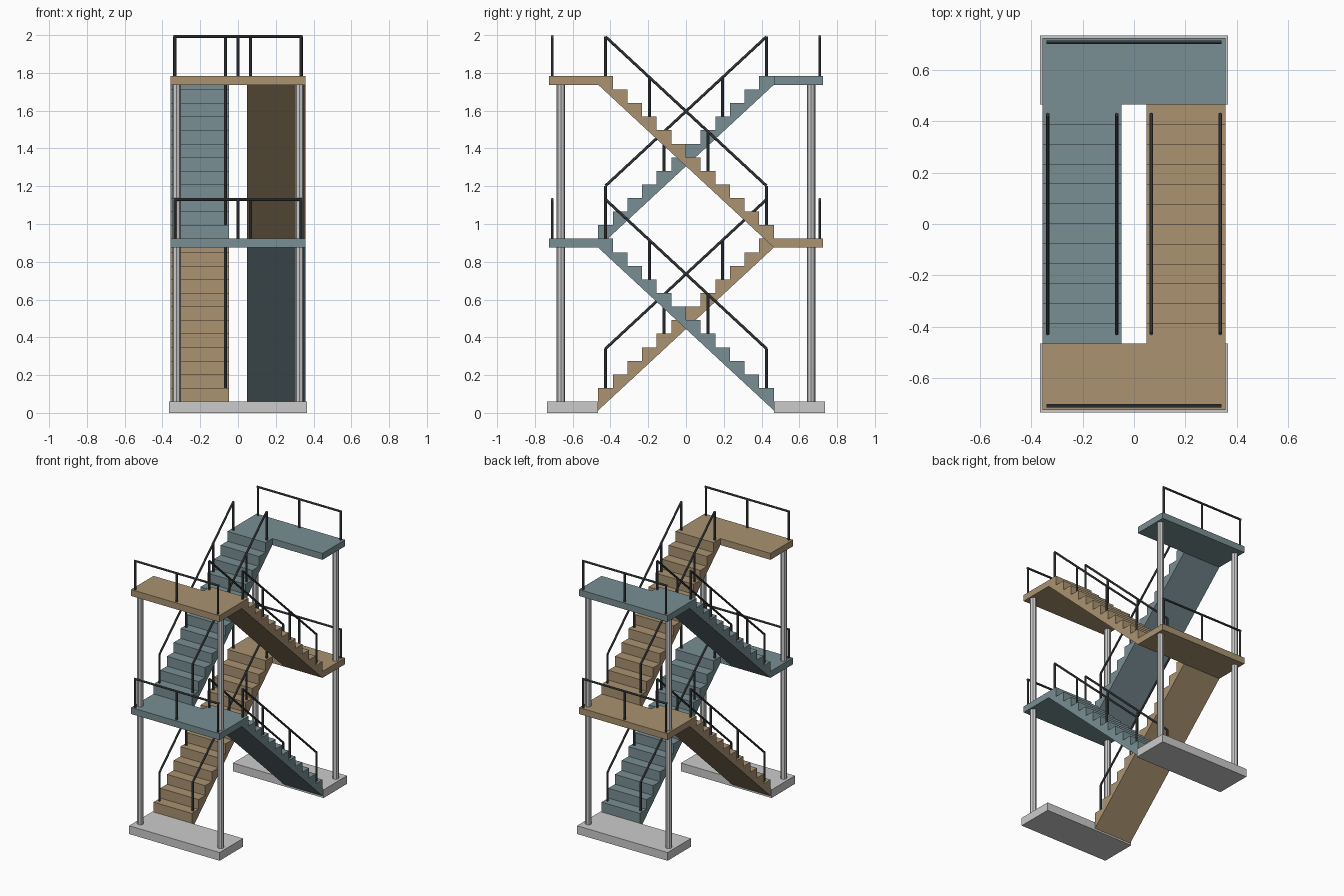
import bpy, bmesh
from math import pi
from mathutils import Vector, Matrix

if "Cube" in bpy.data.objects:
    bpy.data.objects.remove(bpy.data.objects["Cube"])

STEPS, HALF, BASE, RISE = 12, 0.465, 0.06, 0.862
THICK, RAIL_H, RAIL_R = 0.047, 0.208, 0.0075
RUN, STEP_H = 2 * HALF / STEPS, RISE / STEPS
X_IN, X_OUT, Y_OUT = 0.048, 0.357, 0.725


def material(name, rgb):
    m = bpy.data.materials.new(name)
    m.diffuse_color = (*rgb, 1)
    m.use_nodes = True
    m.node_tree.nodes["Principled BSDF"].inputs["Base Color"].default_value = m.diffuse_color
    return m


TAN = material("tan", (0.40, 0.29, 0.165))
BLUE = material("blue_grey", (0.19, 0.275, 0.295))
DARK = material("dark_metal", (0.07, 0.075, 0.078))


def finish(name, bm, mat=None, turn=0):
    bm.transform(Matrix.Rotation(turn, 4, 'Z'))
    bmesh.ops.recalc_face_normals(bm, faces=bm.faces)
    me = bpy.data.meshes.new(name)
    bm.to_mesh(me)
    bm.free()
    if mat:
        me.materials.append(mat)
    ob = bpy.data.objects.new(name, me)
    bpy.context.collection.objects.link(ob)
    return ob


def box(name, lo, hi, mat=None, turn=0):
    lo, hi = Vector(lo), Vector(hi)
    bm = bmesh.new()
    bmesh.ops.create_cube(bm, size=1, matrix=Matrix.Translation((lo + hi) / 2)
                          @ Matrix.Diagonal((*(hi - lo), 1)))
    finish(name, bm, mat, turn)


def rod(bm, a, b, r=RAIL_R, sides=8):
    a, b = Vector(a), Vector(b)
    d = b - a
    m = Matrix.Translation((a + b) / 2) @ d.to_track_quat('Z', 'Y').to_matrix().to_4x4()
    bmesh.ops.create_cone(bm, cap_ends=True, segments=sides, radius1=r, radius2=r,
                          depth=d.length, matrix=m)


def flight(name, z0, mat, turn):
    # Sawtooth side profile with sloping soffit, extruded across the width
    pts = [(-HALF, z0 - THICK)]
    for i in range(STEPS):
        z = z0 + (i + 1) * STEP_H
        pts += [(-HALF + i * RUN, z), (-HALF + (i + 1) * RUN, z)]
    pts.append((HALF, z0 + RISE - THICK))
    bm = bmesh.new()
    face = bm.faces.new([bm.verts.new((-X_OUT, y, z)) for y, z in pts])
    ext = bmesh.ops.extrude_face_region(bm, geom=[face])
    bmesh.ops.translate(bm, vec=(X_OUT - X_IN, 0, 0),
                        verts=[v for v in ext["geom"] if isinstance(v, bmesh.types.BMVert)])
    finish(name, bm, mat, turn)


def flight_rails(name, z0, turn):
    # Sloping handrail on both sides, posts standing on treads
    bm = bmesh.new()
    for x in (-0.336, -0.067):
        tops = []
        for i in (0, 4, 8, 11):
            foot = Vector((x, -HALF + (i + 0.5) * RUN, z0 + (i + 1) * STEP_H))
            tops.append(foot + Vector((0, 0, RAIL_H)))
            rod(bm, foot, tops[-1])
        rod(bm, tops[0], tops[-1])
    finish(name, bm, DARK, turn)


def landing_rail(name, z, turn):
    bm = bmesh.new()
    for x in (-0.334, 0, 0.334):
        rod(bm, (x, 0.708, z), (x, 0.708, z + RAIL_H))
    rod(bm, (-0.341, 0.708, z + RAIL_H), (0.341, 0.708, z + RAIL_H))
    finish(name, bm, DARK, turn)


# Two interlocking stairs, the second a half turn of the first
for stair, mats, turn0 in (("first", TAN, 0), ("second", BLUE, pi)):
    for level in range(2):
        turn = turn0 + level * pi
        z0 = BASE + level * RISE
        top = z0 + RISE
        tag = f"{stair}_stair_level_{level + 1}"
        flight(f"{tag}_flight", z0, mats, turn)
        flight_rails(f"{tag}_handrails", z0, turn)
        box(f"{tag}_landing", (-X_OUT, HALF, top - THICK), (X_OUT, Y_OUT, top), mats, turn)
        landing_rail(f"{tag}_landing_rail", top, turn)

    # Footing and columns at each end
    box(f"{stair}_footing", (-0.366, -0.735, 0), (0.366, -HALF, BASE), None, turn0)
    for side in (-1, 1):
        bm = bmesh.new()
        x = side * 0.325
        rod(bm, (x, -0.663, BASE), (x, -0.663, BASE + 2 * RISE - THICK), 0.0225, 8)
        finish(f"{stair}_column", bm, None, turn0)
